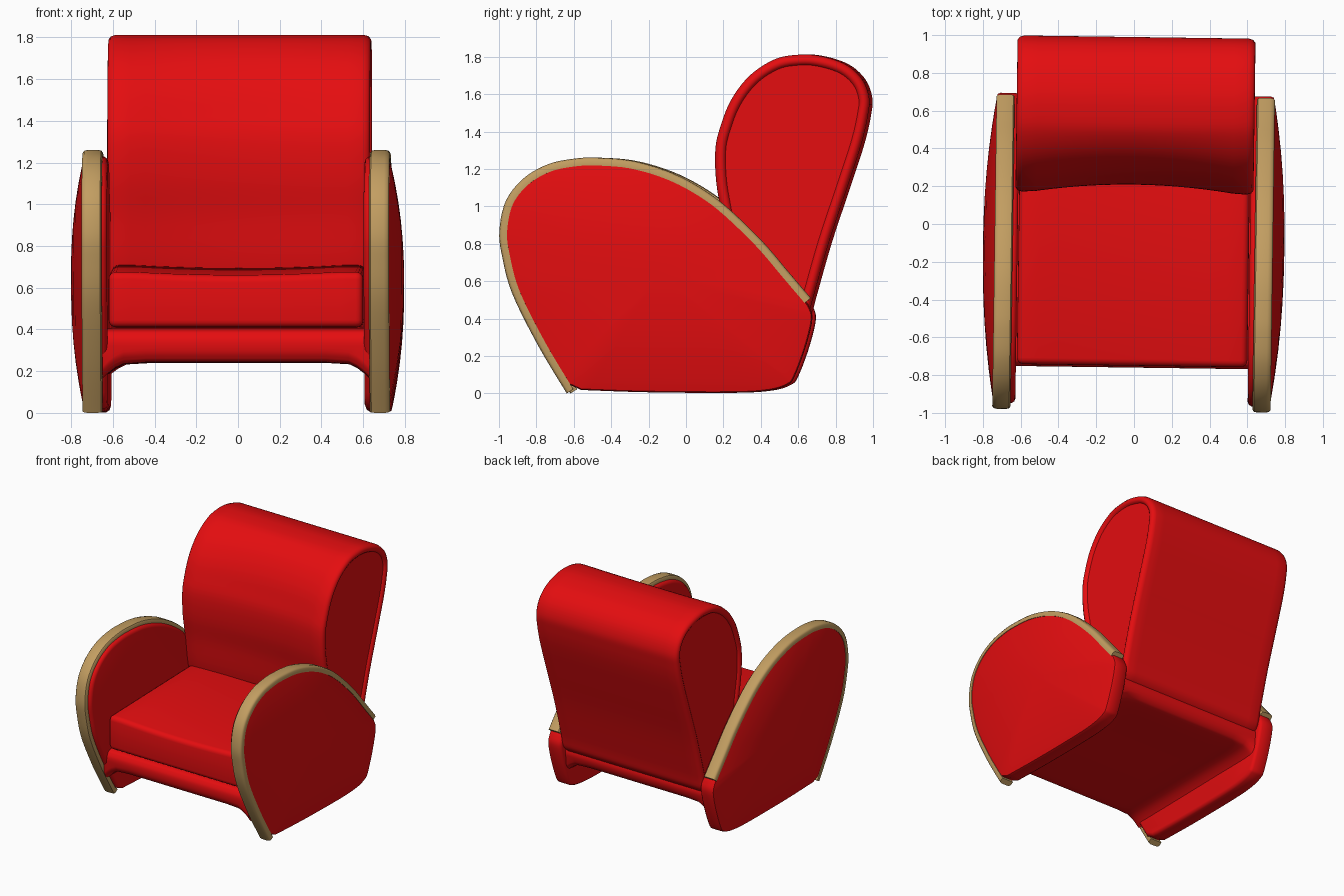
import bpy, bmesh, math
from mathutils import Vector

if "Cube" in bpy.data.objects:
    bpy.data.objects.remove(bpy.data.objects["Cube"])


def material(name, rgb):
    m = bpy.data.materials.new(name)
    m.diffuse_color = (*rgb, 1)
    m.use_nodes = True
    m.node_tree.nodes["Principled BSDF"].inputs["Base Color"].default_value = m.diffuse_color
    return m


RED = material("red upholstery", (0.78, 0.004, 0.005))
WOOD = material("light wood", (0.54, 0.34, 0.12))
TURN = math.radians(-0.8)      # the whole chair is turned very slightly


def spline(pts, closed=False, steps=5):
    """Catmull-Rom curve through (y, z) points."""
    p = [Vector(a) for a in pts]
    n = len(p)
    get = (lambda i: p[i % n]) if closed else (lambda i: p[max(0, min(n - 1, i))])
    out = []
    for i in range(n if closed else n - 1):
        a, b, c, d = (get(i + k) for k in (-1, 0, 1, 2))
        for s in range(steps):
            t = s / steps
            out.append(0.5 * (2 * b + (c - a) * t + (2 * a - 5 * b + 4 * c - d) * t * t
                              + (3 * b - a - 3 * c + d) * t ** 3))
    if not closed:
        out.append(p[-1].copy())
    return out


def inset(path, dist, closed=True):
    """Move a clockwise path inward by dist."""
    n, out = len(path), []
    for i, p in enumerate(path):
        a = path[i - 1] if closed or i else p
        b = path[(i + 1) % n] if closed or i < n - 1 else p
        t = (b - a).normalized()
        out.append(p + Vector((t.y, -t.x)) * dist)
    return out


def finish(name, bm, mat, mirror=False, angle=40):
    bmesh.ops.recalc_face_normals(bm, faces=bm.faces)
    me = bpy.data.meshes.new(name)
    bm.to_mesh(me)
    bm.free()
    me.materials.append(mat)
    me.polygons.foreach_set("use_smooth", [True] * len(me.polygons))
    me.set_sharp_from_angle(angle=math.radians(angle))
    ob = bpy.data.objects.new(name, me)
    bpy.context.collection.objects.link(ob)
    ob.rotation_euler.z = TURN
    if mirror:
        ob.modifiers.new("other side", 'MIRROR')
    return ob


def skin(rings, closed_ring=True):
    """Bridge successive rings of 3D points and cap both ends."""
    bm = bmesh.new()
    rows = [[bm.verts.new(p) for p in r] for r in rings]
    n = len(rows[0])
    for a, b in zip(rows, rows[1:]):
        for i in range(n):
            j = (i + 1) % n
            bm.faces.new((a[i], a[j], b[j], b[i]))
    bm.faces.new(rows[0])
    bm.faces.new(rows[-1])
    return bm


def loft(profile, stations):
    """Stations are (x, inset, scale) of the (y, z) profile."""
    c = sum(profile, Vector((0, 0))) / len(profile)
    rings = []
    for x, d, s in stations:
        rings.append([(x, *(c + (p - c) * s)) for p in inset(profile, d)])
    return skin(rings)


def across(ends, inner, count=16):
    """Stations running the full width: shaped ends, plain middle."""
    left = [(-x, d, 1) for x, d in ends]
    mid = [(-inner + 2 * inner * i / count, 0, 1) for i in range(count + 1)]
    return left + mid + [(x, d, 1) for x, d in reversed(ends)]


# Arm outline from front foot, over the top, to the rear
arm_path = spline([(-.64, 0), (-.79, .25), (-.93, .53), (-.985, .73), (-1, .87), (-.965, 1.03),
                   (-.87, 1.15), (-.74, 1.225), (-.6, 1.255), (-.48, 1.26), (-.3, 1.245),
                   (-.12, 1.195), (.04, 1.12), (.2, 1.01), (.4, .82), (.55, .645), (.665, .51)])
arm_path = [p + Vector((.012, 0)) for p in arm_path]

# Upholstered arm panels with domed outer faces
rear = spline([(.665, .47), (.685, .4), (.65, .25), (.59, .09), (.55, .045), (.45, .015),
               (.25, .003), (-.2, .006), (-.55, .018)])
panel = inset(arm_path, .032, False)[1:] + rear
dome = [(.733 + .065 * (1 - s ** 2.2), .012, s) for s in (.97, .9, .8, .65, .5, .35, .2, .08)]
bm = loft(panel, [(.615, .025, 1), (.62, .01, 1), (.635, 0, 1), (.715, 0, 1), (.731, .006, 1)] + dome)
finish("arm_panel", bm, RED, True)

# Wooden trim strips around the arms
section = [(.641, .042), (.641, .014), (.648, .004), (.665, 0), (.712, 0),
           (.729, .004), (.737, .014), (.737, .042)]
layers = [inset(arm_path, d, False) for x, d in section]
rings = [[(x, *layers[k][i]) for k, (x, d) in enumerate(section)] for i in range(len(arm_path))]
bm = skin(rings)
for v in bm.verts:
    v.co.z = max(v.co.z, 0)
finish("arm_trim", bm, WOOD, True)

# Backrest with a rolled top and recessed end panels
back = spline([(.17, 1.13), (.165, 1.3), (.19, 1.42), (.25, 1.57), (.35, 1.7), (.48, 1.785),
               (.6, 1.81), (.72, 1.805), (.86, 1.76), (.95, 1.68), (.988, 1.58), (.98, 1.48),
               (.945, 1.33), (.87, 1.1), (.77, .8), (.685, .5), (.65, .38), (.56, .34),
               (.38, .42), (.25, .65), (.2, .95)], True)
ends = [(.612, .056), (.622, .05), (.63, .038), (.629, .022), (.618, .007)]
bm = loft(back, across(ends, .595))
for v in bm.verts:            # shallow hollow in the front
    w = max(0, min(1, (.5 - v.co.y) / .3))
    v.co.y += .045 * w * max(0, 1 - (v.co.x / .55) ** 2)
finish("backrest", bm, RED)

# Base under the seat, flaring down where it meets the arms
base = spline([(-.76, .32), (-.75, .37), (-.7, .4), (-.5, .405), (.2, .405), (.5, .405), (.6, .39),
               (.63, .33), (.6, .26), (.52, .24), (.2, .24), (-.5, .24), (-.7, .245), (-.745, .27)], True)
bm = loft(base, across([(.64, 0), (.61, 0), (.58, 0)], .54, 10))
for v in bm.verts:
    if v.co.z < .3:
        v.co.z -= 4 * max(0, abs(v.co.x) - .5) ** 2
finish("seat_base", bm, RED)

# Seat cushion, a soft box rising a little to the back
bm = bmesh.new()
bmesh.ops.create_cube(bm, size=1)
for v in bm.verts:
    v.co = Vector((v.co.x * 1.22, -.225 + v.co.y * 1.05, .41 if v.co.z < 0 else .675 + .035 * (v.co.y > 0)))
bmesh.ops.bevel(bm, geom=bm.edges[:], offset=.035, segments=4, profile=.5, affect='EDGES')
for k in range(-5, 6):
    bmesh.ops.bisect_plane(bm, geom=bm.verts[:] + bm.edges[:] + bm.faces[:],
                           plane_co=(k * .1, 0, 0), plane_no=(1, 0, 0))
for v in bm.verts:            # slight sag along the middle
    if v.co.z > .6:
        v.co.z -= .015 * max(0, 1 - (v.co.x / .5) ** 2)
finish("seat_cushion", bm, RED)
